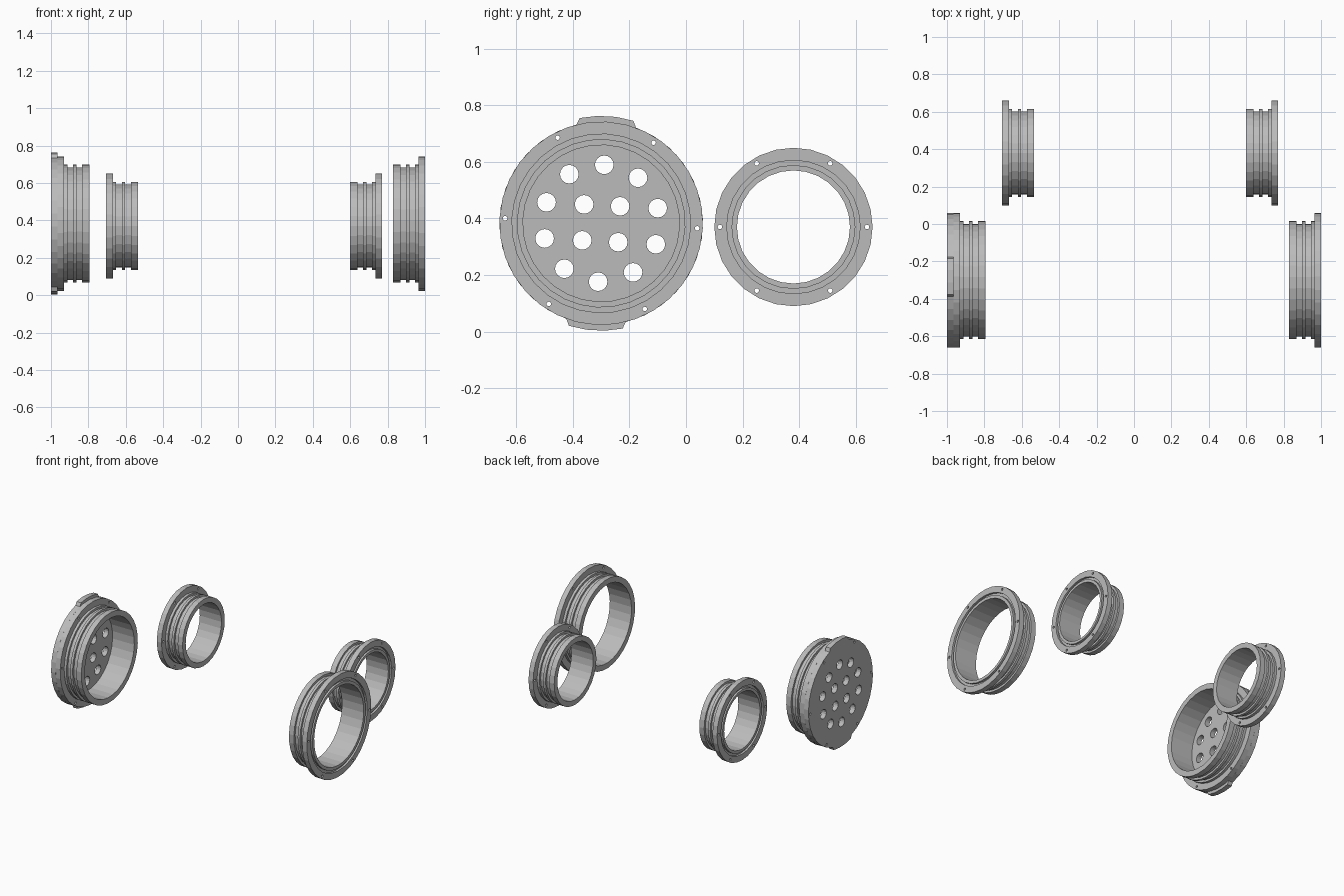
import bpy, bmesh, math
from mathutils import Matrix, Vector

if "Cube" in bpy.data.objects:
    bpy.data.objects.remove(bpy.data.objects["Cube"])

metal = bpy.data.materials.new("grey_metal")
metal.diffuse_color = (0.5, 0.5, 0.5, 1)
metal.use_nodes = True
metal.node_tree.nodes["Principled BSDF"].inputs["Base Color"].default_value = metal.diffuse_color


def finish(bm, name):
    bmesh.ops.recalc_face_normals(bm, faces=bm.faces)
    me = bpy.data.meshes.new(name)
    bm.to_mesh(me)
    bm.free()
    me.materials.append(metal)
    ob = bpy.data.objects.new(name, me)
    bpy.context.collection.objects.link(ob)
    return ob


def polar(r, deg):
    a = math.radians(deg)
    return r * math.cos(a), r * math.sin(a)


def lathe(name, profile, centre, outer_x, side, sides, turn):
    """Revolve a closed (depth, radius) profile about the x axis; depth runs inward."""
    bm = bmesh.new()
    rings = []
    for i in range(sides):
        ring = []
        for d, r in profile:
            y, z = polar(r, turn + 360 * i / sides)
            ring.append(bm.verts.new((side * (outer_x - d), centre[0] + y, centre[1] + z)))
        rings.append(ring)
    n = len(profile)
    for i in range(sides):
        a, b = rings[i], rings[(i + 1) % sides]
        for j in range(n):
            k = (j + 1) % n
            bm.faces.new((a[j], a[k], b[k], b[j]))
    return finish(bm, name)


def drill(ob, holes, centre, x):
    """Cut (radius, distance, angle) holes parallel to the x axis."""
    bm = bmesh.new()
    for r, dist, deg in holes:
        y, z = polar(dist, deg)
        m = Matrix.Translation(Vector((x, centre[0] + y, centre[1] + z))) @ Matrix.Rotation(math.pi / 2, 4, 'Y')
        bmesh.ops.create_cone(bm, cap_ends=True, segments=16, radius1=r, radius2=r, depth=0.3, matrix=m)
    cutter = finish(bm, ob.name + "_hole_cutter")
    cutter.hide_render = True
    cutter.hide_viewport = True
    cutter.display_type = 'WIRE'
    mod = ob.modifiers.new("holes", 'BOOLEAN')
    mod.operation = 'DIFFERENCE'
    mod.solver = 'EXACT'
    mod.object = cutter


def collar_profile(flange, body, groove, bore, seal_in):
    """Flanged sleeve: face seal groove, three ribs and two outer grooves."""
    return [(0, bore), (0, seal_in), (0.015, seal_in), (0.015, body), (0, body),
            (0, flange), (0.036, flange), (0.036, body), (0.054, body),
            (0.054, groove), (0.084, groove), (0.084, body), (0.102, body),
            (0.102, groove), (0.132, groove), (0.132, body), (0.17, body), (0.17, bore)]


BIG, SMALL = (-0.30, 0.383), (0.38, 0.37)
TILT = -3
big_bolts = [(0.008, 0.34, TILT + 60 * k) for k in range(6)]
small_bolts = [(0.008, 0.26, 60 * k) for k in range(6)]
big_prof = collar_profile(0.36, 0.316, 0.301, 0.277, 0.298)
small_prof = collar_profile(0.28, 0.236, 0.222, 0.20, 0.219)

# Large collars: open one on the right, capped one on the left
for name, side, x in (("right_large_collar", 1, 1.0), ("left_large_collar", -1, 0.965)):
    ob = lathe(name, big_prof, BIG, x, side, 32, TILT)
    drill(ob, big_bolts, BIG, side * x)

# Small collars
for name, side, x in (("right_small_collar", 1, 0.77), ("left_small_collar", -1, 0.705)):
    ob = lathe(name, small_prof, SMALL, x, side, 28, 0)
    drill(ob, small_bolts, SMALL, side * x)

# Perforated end cap with a raised tab at top and bottom
outline = []
for base in (90 + TILT, 270 + TILT):
    for d in (-17, -14.5, -5, 5, 14.5, 17):
        outline.append((0.36 if abs(d) > 15 else 0.38, base + d))
    outline += [(0.36, base + 17 + 146 * k / 13) for k in range(1, 13)]
bm = bmesh.new()
verts = []
for r, deg in outline:
    y, z = polar(r, deg)
    verts.append(bm.verts.new((-1.0, BIG[0] + y, BIG[1] + z)))
face = bm.faces.new(verts)
ext = bmesh.ops.extrude_face_region(bm, geom=[face], use_keep_orig=True)
bmesh.ops.translate(bm, vec=(0.035, 0, 0),
                    verts=[g for g in ext["geom"] if isinstance(g, bmesh.types.BMVert)])
cap = finish(bm, "perforated_cap")
vents = [(0.033, 0.207, 87 + 36 * k) for k in range(10)]
vents += [(0.033, 0.09, 42 + 90 * k) for k in range(4)]
drill(cap, vents + big_bolts, BIG, -1.0)
